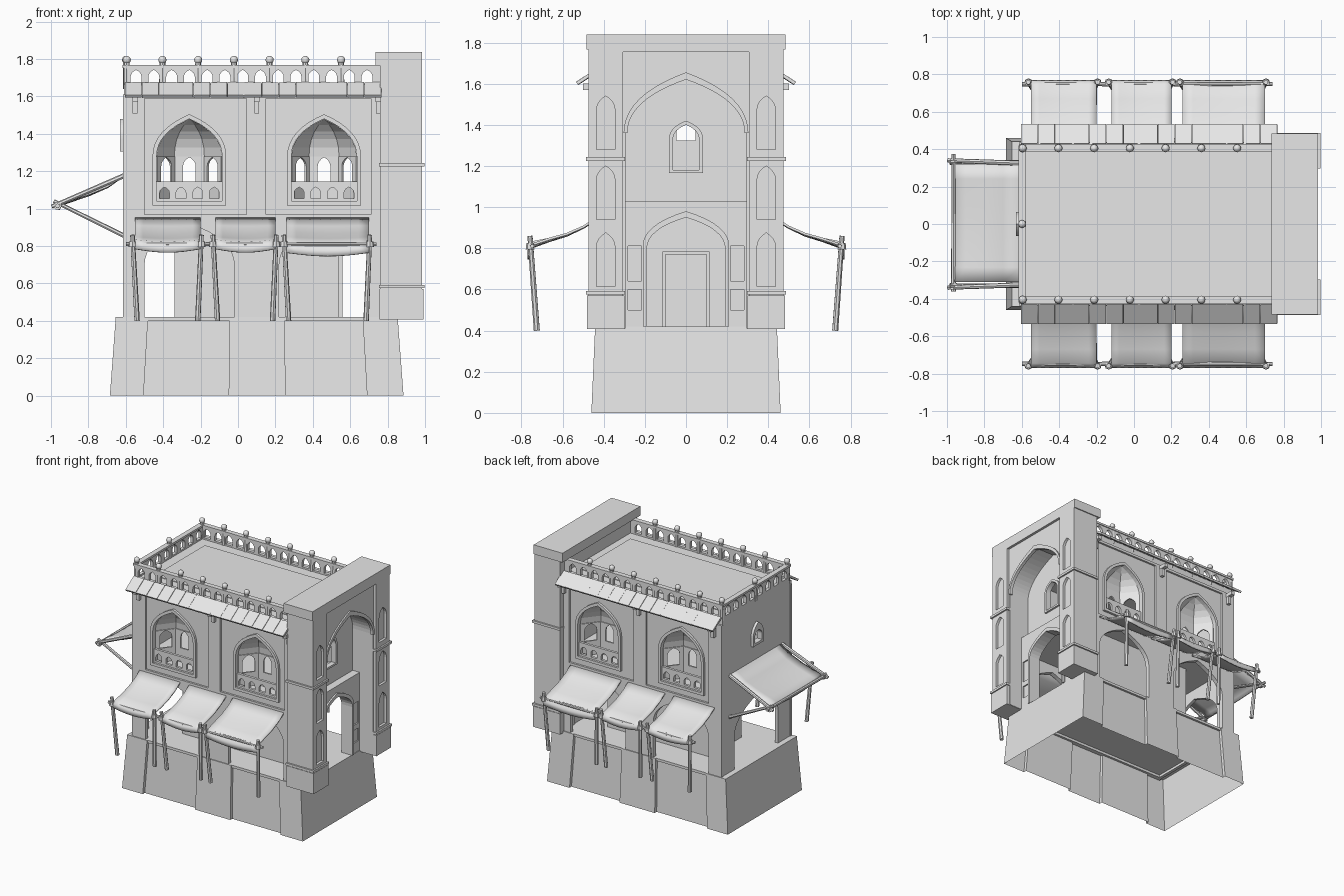
import bpy, bmesh, random
from math import sin, pi
from mathutils import Vector, Matrix

cube = bpy.data.objects.get("Cube")
if cube:
    bpy.data.objects.remove(cube)
random.seed(4)

plaster = bpy.data.materials.new("plain_grey")
plaster.use_nodes = True
plaster.diffuse_color = (0.8, 0.8, 0.8, 1)
plaster.node_tree.nodes["Principled BSDF"].inputs["Base Color"].default_value = (0.8, 0.8, 0.8, 1)


# ---------- helpers ----------
def add(name, mesh, smooth=False):
    mesh.materials.clear()
    mesh.materials.append(plaster)
    for p in mesh.polygons:
        p.use_smooth = smooth
        p.material_index = 0
    ob = bpy.data.objects.new(name, mesh)
    bpy.context.collection.objects.link(ob)
    return ob


def from_bm(name, bm, smooth=False):
    mesh = bpy.data.meshes.new(name)
    bm.to_mesh(mesh)
    bm.free()
    return add(name, mesh, smooth)


def box(name, x, y, z, turn=None):
    size = Vector((x[1] - x[0], y[1] - y[0], z[1] - z[0]))
    mid = Vector((x[0] + x[1], y[0] + y[1], z[0] + z[1])) / 2
    bm = bmesh.new()
    m = Matrix.Translation(mid) @ (turn or Matrix()) @ Matrix.Diagonal((*size, 1))
    bmesh.ops.create_cube(bm, size=1, matrix=m)
    return from_bm(name, bm)


def rod(name, a, b, r, sides=7):
    a, b = Vector(a), Vector(b)
    turn = (b - a).to_track_quat('Z', 'Y').to_matrix().to_4x4()
    bm = bmesh.new()
    bmesh.ops.create_cone(bm, cap_ends=True, segments=sides, radius1=r, radius2=r * 0.85,
                          depth=(b - a).length, matrix=Matrix.Translation((a + b) / 2) @ turn)
    return from_bm(name, bm)


def ball(name, at, r):
    bm = bmesh.new()
    bmesh.ops.create_uvsphere(bm, u_segments=8, v_segments=6, radius=r, matrix=Matrix.Translation(at))
    return from_bm(name, bm, True)


def panel(name, loops, a, b, u=(1, 0, 0), origin=(0, 0, 0)):
    """Upright slab filled from outlines (later outlines are holes), from depth a to b."""
    u = Vector(u).normalized()
    n = u.cross(Vector((0, 0, 1)))
    cu = bpy.data.curves.new(name, 'CURVE')
    cu.dimensions, cu.fill_mode, cu.extrude = '2D', 'BOTH', (b - a) / 2
    for loop in loops:
        sp = cu.splines.new('POLY')
        sp.points.add(len(loop) - 1)
        sp.use_cyclic_u, sp.use_smooth = True, False
        for p, (s, t) in zip(sp.points, loop):
            p.co = (s, t, 0, 1)
    tmp = bpy.data.objects.new(name, cu)
    bpy.context.collection.objects.link(tmp)
    mesh = bpy.data.meshes.new_from_object(tmp.evaluated_get(bpy.context.evaluated_depsgraph_get()))
    bpy.data.objects.remove(tmp)
    bpy.data.curves.remove(cu)
    m = Matrix((u, (0, 0, 1), n)).transposed().to_4x4()
    mesh.transform(Matrix.Translation(Vector(origin) + n * (a + b) / 2) @ m)
    return add(name, mesh)


def rect(s0, s1, z0, z1):
    return [(s0, z0), (s0, z1), (s1, z1), (s1, z0)]


def rise(w, zs, za, t):
    """Half width and height along a pointed arch, t from spring to apex."""
    c = zs + (za - zs) * 0.62
    return w * (1 - t * t), (1 - t) ** 2 * zs + 2 * t * (1 - t) * c + t * t * za


def arch(c, w, z0, zs, za, n=8):
    right = [rise(w, zs, za, i / n) for i in range(n + 1)]
    return ([(c - w, z0)] + [(c - x, z) for x, z in right] +
            [(c + x, z) for x, z in right[-2::-1]] + [(c + w, z0)])


def portal(w, z0, z1, gap):
    return [(-w, z0)] + gap + [(w, z0), (w, z1), (-w, z1)]


def awning(name, path, s0, s1, place):
    n, k = 8, len(path)
    bm = bmesh.new()
    rows = [[bm.verts.new(place(s0 + (s1 - s0) * i / n, o, z - 0.022 * sin(pi * i / n) * j / k))
             for i in range(n + 1)] for j, (o, z) in enumerate(path)]
    for a, b in zip(rows, rows[1:]):
        for i in range(n):
            bm.faces.new((a[i], b[i], b[i + 1], a[i + 1]))
    ob = from_bm(name, bm, True)
    ob.modifiers.new("cloth_thickness", 'SOLIDIFY').thickness = 0.012
    return ob


SIDE = (0, 1, 0)
BAYS = (-0.26, 0.46)
sides = []          # parts that repeat on the back

# ---------- plinth: stepped outline, tapered, open below ----------
half = [(-0.685, 0.46), (-0.505, 0.46), (-0.505, 0.435), (-0.05, 0.435), (-0.05, 0.46),
        (0.255, 0.46), (0.255, 0.435), (0.69, 0.435), (0.69, 0.46), (0.885, 0.46)]
plan = [(x, -y) for x, y in half] + half[::-1]
bm = bmesh.new()
low = [bm.verts.new((x, y, 0)) for x, y in plan]
top = [bm.verts.new((0.1 + (x - 0.1) * 0.96, y * 0.96, 0.42)) for x, y in plan]
bm.faces.new(top)
for i in range(len(plan)):
    j = (i + 1) % len(plan)
    bm.faces.new((low[i], low[j], top[j], top[i]))
from_bm("plinth", bm)

# ---------- long walls with arcade and window bays ----------
doors = [arch(c, 0.24, 0.42, 0.7, 0.92) for c in BAYS]
wall = rect(-0.61, 0.77, 0.4, 1.65)
sides.append(panel("long_wall", [wall] + doors + [arch(c, 0.175, 1.04, 1.28, 1.48) for c in BAYS], 0.4, 0.42))
sides.append(panel("wall_pilasters", [rect(-0.615, 0.77, 0.4, 1.61)] + doors +
                   [rect(-0.5, 0.045, 0.97, 1.59), rect(0.15, 0.71, 0.97, 1.59)], 0.42, 0.435))
for c in BAYS:
    sides.append(panel("window_frame", [arch(c, 0.197, 1.018, 1.28, 1.505),
                                        arch(c, 0.175, 1.04, 1.28, 1.48)], 0.415, 0.438))
    sides.append(panel("balustrade", [rect(c - 0.175, c + 0.175, 1.03, 1.145)] +
                       [arch(c + d, 0.026, 1.055, 1.085, 1.115, 3) for d in (-0.133, -0.045, 0.045, 0.133)],
                       0.402, 0.422))
    # faceted alcove with three small openings and a half dome
    pts = [Vector((dx, dy, 0)) for dx, dy in ((-0.175, 0), (-0.08, 0.12), (0.08, 0.12), (0.175, 0))]
    foot = Vector((c, -0.405, 0))
    for p, q in zip(pts, pts[1:]):
        ln = (q - p).length
        w = 0.034 if p.y == q.y else 0.045
        sides.append(panel("alcove_wall", [rect(0, ln, 1.03, 1.28), arch(ln / 2, w, 1.14, 1.225, 1.275, 4)],
                           -0.006, 0.006, q - p, foot + p))
    bm = bmesh.new()
    rings = []
    for i in range(6):
        w, z = rise(0.175, 1.28, 1.48, i / 5 * 0.999)
        rings.append([bm.verts.new(foot + p * (w / 0.175) + Vector((0, 0, z))) for p in pts])
    for a, b in zip(rings, rings[1:]):
        for i in range(3):
            bm.faces.new((a[i], a[i + 1], b[i + 1], b[i]))
    sides.append(from_bm("alcove_dome", bm))

# ---------- eaves, brackets, parapet ----------
tilt = Matrix.Rotation(0.58, 4, 'X')
for i in range(15):
    x = -0.605 + i * 0.0915
    turn = tilt @ Matrix.Rotation(random.uniform(-0.04, 0.04), 4, 'Y')
    sides.append(box("eave_tile", (x, x + 0.09), (-0.54, -0.415), (1.627, 1.643), turn))
for x in (-0.55, 0.1, 0.75):
    sides.append(box("bracket_arm", (x - 0.015, x + 0.015), (-0.5, -0.43), (1.57, 1.6)))
    sides.append(box("bracket_drop", (x - 0.013, x + 0.013), (-0.46, -0.43), (1.51, 1.57)))
sides.append(panel("long_parapet", [rect(-0.61, 0.76, 1.64, 1.76)] +
                   [arch(-0.545 + i * 0.095, 0.029, 1.668, 1.705, 1.742, 4) for i in range(14)], 0.395, 0.42))
sides.append(box("parapet_rail", (-0.615, 0.76), (-0.427, -0.388), (1.752, 1.768)))
panel("end_parapet", [rect(-0.42, 0.42, 1.64, 1.76)] +
      [arch((i - 3.5) * 0.1, 0.029, 1.668, 1.705, 1.742, 4) for i in range(8)], -0.61, -0.585, SIDE)
box("end_parapet_rail", (-0.618, -0.578), (-0.42, 0.42), (1.752, 1.768))


def finial(x, y):
    return [rod("finial_post", (x, y, 1.64), (x, y, 1.79), 0.018, 8),
            ball("finial_cap", (x, y, 1.795), 0.022)]


for i in range(7):
    sides += finial(-0.595 + i * 0.191, -0.405)
finial(-0.598, 0)

# ---------- roof, floors, end wall, inner room ----------
box("roof", (-0.6, 0.78), (-0.405, 0.405), (1.62, 1.655))
box("roof_inset", (-0.505, 0.7), (-0.31, 0.31), (1.65, 1.66))
box("upper_floor", (-0.6, 0.78), (-0.405, 0.405), (0.98, 1.03))
panel("end_wall", [rect(-0.42, 0.42, 0.4, 1.65), arch(0, 0.27, 0.42, 0.68, 0.9),
                   arch(0, 0.045, 1.325, 1.37, 1.42)], -0.61, -0.585, SIDE)
panel("end_window_frame", [arch(0, 0.065, 1.305, 1.375, 1.48),
                           arch(0, 0.045, 1.325, 1.37, 1.42)], -0.63, -0.605, SIDE)
box("inner_room", (-0.34, 0.54), (-0.2, 0.2), (0.42, 0.98))
panel("door_frame", [portal(0.115, 0.42, 0.785, rect(-0.1, 0.1, 0.42, 0.77))], 0.54, 0.56, SIDE)

# ---------- entrance tower ----------
niches = [arch(y, 0.045, z, z + 0.19, z + 0.26, 4) for y in (-0.39, 0.39) for z in (0.615, 0.94, 1.28)]
panel("tower_body", [portal(0.475, 0.41, 1.77, arch(0, 0.295, 0.41, 1.36, 1.635, 12))], 0.76, 0.965, SIDE)
panel("tower_face", [portal(0.475, 0.41, 1.77, rect(-0.305, 0.305, 0.41, 1.755))] + niches, 0.965, 0.985, SIDE)
rib = arch(0, 0.303, 1.36, 1.36, 1.655, 12)[1:-1] + arch(0, 0.285, 1.36, 1.36, 1.62, 12)[-2:0:-1]
panel("arch_rib", [rib], 0.95, 0.975, SIDE)
box("tower_cap", (0.735, 0.985), (-0.483, 0.483), (1.765, 1.838))
sides.append(box("pier_base", (0.757, 0.993), (-0.482, -0.298), (0.408, 0.57)))
for z in (0.575, 1.225):
    sides.append(box("pier_ledge", (0.755, 0.997), (-0.487, -0.296), (z, z + 0.018)))
panel("porch_wall", [portal(0.305, 1.0, 1.7, rect(-0.065, 0.065, 1.0, 1.001)),
                     arch(0, 0.063, 1.18, 1.33, 1.4)], 0.765, 0.79, SIDE)
panel("porch_window_frame", [arch(0, 0.082, 1.165, 1.335, 1.42),
                             arch(0, 0.063, 1.18, 1.33, 1.4)], 0.785, 0.805, SIDE)
gate = arch(0, 0.19, 0.42, 0.8, 0.95)
panel("porch_lower_wall", [portal(0.3, 0.42, 1.03, gate)], 0.765, 0.84, SIDE)
insets = [rect(s * 0.25 - 0.033, s * 0.25 + 0.033, a, b) for s in (-1, 1) for a, b in ((0.5, 0.6), (0.64, 0.81))]
panel("porch_lower_face", [portal(0.3, 0.42, 1.03, gate)] + insets, 0.84, 0.85, SIDE)
panel("gate_frame", [arch(0, 0.21, 0.42, 0.81, 0.98) + gate[::-1]], 0.845, 0.862, SIDE)

# ---------- side awnings ----------
for x0, x1, drop in ((-0.55, -0.2, 0), (-0.12, 0.2, 0), (0.26, 0.7, 0.02)):
    path = [(0.43, 0.955), (0.5, 0.91), (0.58, 0.875), (0.67, 0.85), (0.745, 0.835 - drop / 2),
            (0.765, 0.815 - drop), (0.77, 0.785 - drop)]
    sides.append(awning("side_awning", path, x0, x1, lambda s, o, z: (s, -o, z)))
    sides.append(rod("awning_pole", (x0 - 0.05, -0.748, 0.81), (x1 + 0.04, -0.748, 0.81), 0.012))
    for x, lean in ((x0 - 0.015, 0.025), (x1 + 0.005, -0.02)):
        sides.append(rod("awning_post", (x + lean, -0.725, 0.4), (x, -0.758, 0.86), 0.015))
        sides.append(rod("rope_binding", (x, -0.757, 0.795), (x, -0.757, 0.825), 0.022))

# ---------- end awning ----------
path = [(0.61, 1.185), (0.7, 1.125), (0.8, 1.085), (0.9, 1.055), (0.95, 1.04), (0.965, 1.015)]
awning("end_awning", path, 0.32, -0.31, lambda s, o, z: (-o, s, z))
rod("end_awning_pole", (-0.965, -0.36, 1.015), (-0.965, 0.375, 1.02), 0.013)
sides.append(rod("end_awning_rafter", (-0.6, -0.325, 1.18), (-0.995, -0.34, 1.01), 0.014))
sides.append(rod("end_awning_brace", (-0.6, -0.33, 0.85), (-0.985, -0.33, 1.04), 0.013))
sides.append(rod("end_rope_binding", (-0.965, -0.35, 1.015), (-0.965, -0.315, 1.015), 0.022))

# ---------- repeat the side parts on the back ----------
for ob in sides:
    mesh = ob.data.copy()
    mesh.transform(Matrix.Diagonal((1, -1, 1, 1)))
    mesh.flip_normals()
    twin = add(ob.name + "_back", mesh, ob.data.polygons[0].use_smooth)
    for mod in ob.modifiers:
        twin.modifiers.new(mod.name, mod.type).thickness = mod.thickness
